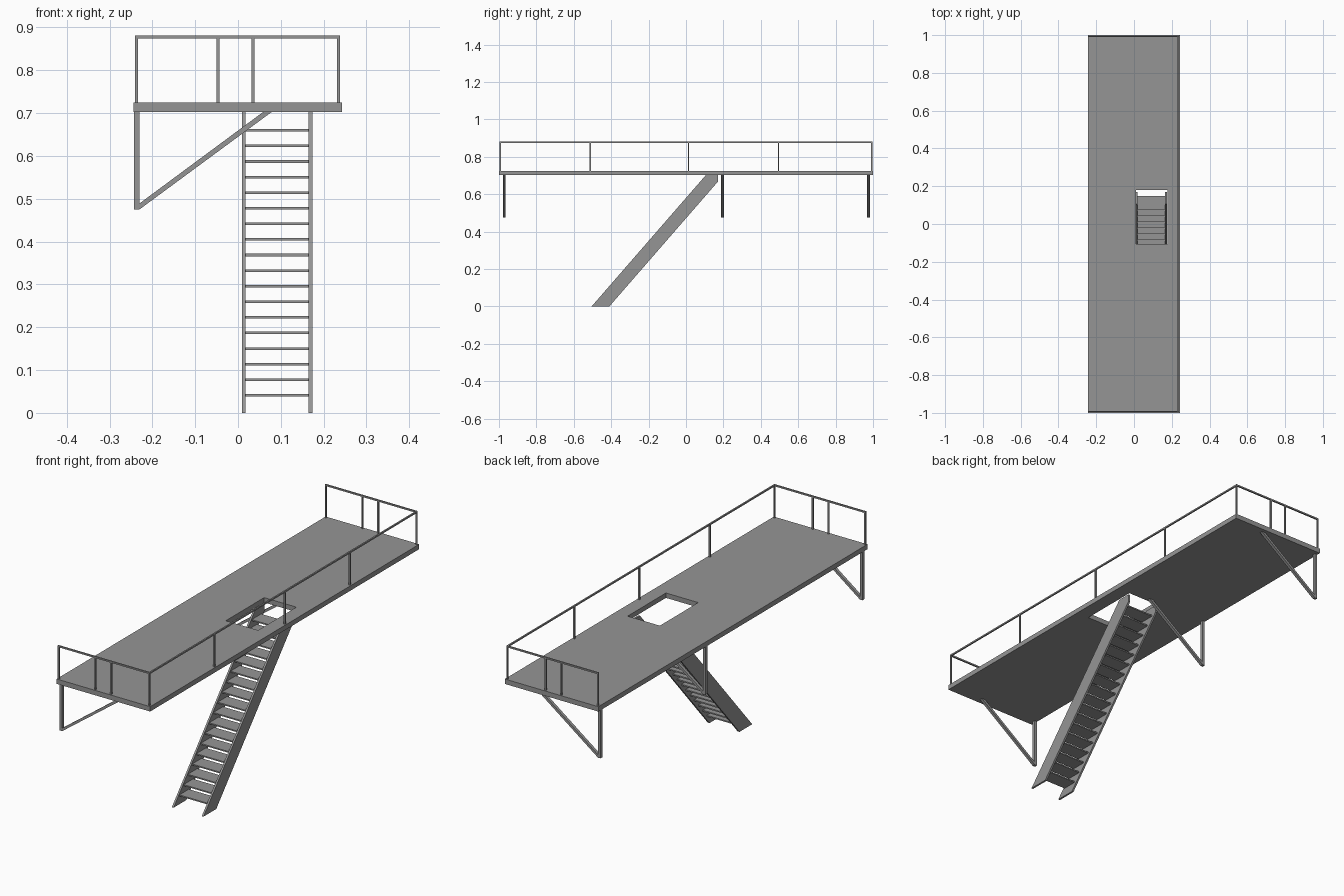
import bpy, bmesh
from mathutils import Vector

cube = bpy.data.objects.get("Cube")
if cube:
    bpy.data.objects.remove(cube, do_unlink=True)

steel = bpy.data.materials.new("grey steel")
steel.use_nodes = True
GREY = (0.3, 0.3, 0.3, 1)
steel.diffuse_color = GREY
steel.node_tree.nodes["Principled BSDF"].inputs["Base Color"].default_value = GREY


def finish(name, bm):
    bmesh.ops.recalc_face_normals(bm, faces=bm.faces)
    mesh = bpy.data.meshes.new(name)
    bm.to_mesh(mesh)
    bm.free()
    mesh.materials.append(steel)
    obj = bpy.data.objects.new(name, mesh)
    bpy.context.collection.objects.link(obj)
    return obj


def prism(name, outline, offset):
    """Extrude a closed 3D outline along an offset."""
    bm = bmesh.new()
    face = bm.faces.new([bm.verts.new(p) for p in outline])
    ext = bmesh.ops.extrude_face_region(bm, geom=[face], use_keep_orig=True)
    verts = [v for v in ext["geom"] if isinstance(v, bmesh.types.BMVert)]
    bmesh.ops.translate(bm, verts=verts, vec=offset)
    return finish(name, bm)


def box(name, lo, hi):
    (x0, y0, z0), (x1, y1, z1) = lo, hi
    return prism(name, [(x0, y0, z0), (x1, y0, z0), (x1, y1, z0), (x0, y1, z0)],
                 (0, 0, z1 - z0))


def bar(name, a, b, t):
    """Axis-aligned square bar whose centre line runs from a to b."""
    h = Vector((t, t, t)) / 2
    return box(name, Vector(a) - h, Vector(b) + h)


# Deck with the stair opening
UNDER, TOP = 0.702, 0.725
xs, ys = (-0.244, 0.01, 0.178, 0.243), (-1, -0.105, 0.18, 1)
bm = bmesh.new()
grid = [[bm.verts.new((x, y, UNDER)) for x in xs] for y in ys]
for j in range(3):
    for i in range(3):
        if (i, j) != (1, 1):
            bm.faces.new((grid[j][i], grid[j][i + 1], grid[j + 1][i + 1], grid[j + 1][i]))
ext = bmesh.ops.extrude_face_region(bm, geom=bm.faces[:], use_keep_orig=True)
bmesh.ops.translate(bm, vec=(0, 0, TOP - UNDER),
                    verts=[v for v in ext["geom"] if isinstance(v, bmesh.types.BMVert)])
finish("deck", bm)

# Guard rail on three sides
T, RAIL, LEFT, RIGHT, END = 0.007, 0.878, 0.2345, -0.2375, 0.9925
bar("side_top_rail", (LEFT, -END, RAIL), (LEFT, END, RAIL), T)
for y in (-0.512, 0.013, 0.495):
    bar("side_post", (LEFT, y, TOP), (LEFT, y, RAIL), T)
for side, y in (("front", -END), ("back", END)):
    bar(side + "_top_rail", (RIGHT, y, RAIL), (LEFT, y, RAIL), T)
    for x in (RIGHT, -0.047, 0.035, LEFT):
        bar(side + "_post", (x, y, TOP), (x, y, RAIL), T)

# Wall brackets: upright and diagonal brace
W = 0.014
for y in (-0.971, 0.195, 0.976):
    box("bracket_upright", (-0.243, y - W / 2, 0.475), (-0.23, y + W / 2, UNDER))
    brace = [(-0.243, 0.475), (-0.23, 0.475), (0.078, UNDER), (0.058, UNDER), (-0.23, 0.489)]
    prism("bracket_brace", [(x, y - W / 2, z) for x, z in brace], (0, W, 0))

# Stair stringers
SLOPE = 0.87
side = [(-0.505, 0), (-0.41, 0), (0.17, 0.58 / SLOPE), (0.17, UNDER),
        (-0.505 + UNDER * SLOPE, UNDER)]
for x in (0.009, 0.165):
    prism("stair_stringer", [(x, y, z) for y, z in side], (0.009, 0, 0))

# Stair treads
for i in range(18):
    z = 0.041 + i * 0.0364
    y = -0.505 + z * SLOPE + 0.008
    box("stair_tread", (0.018, y, z - 0.003), (0.165, y + 0.07, z + 0.003))
